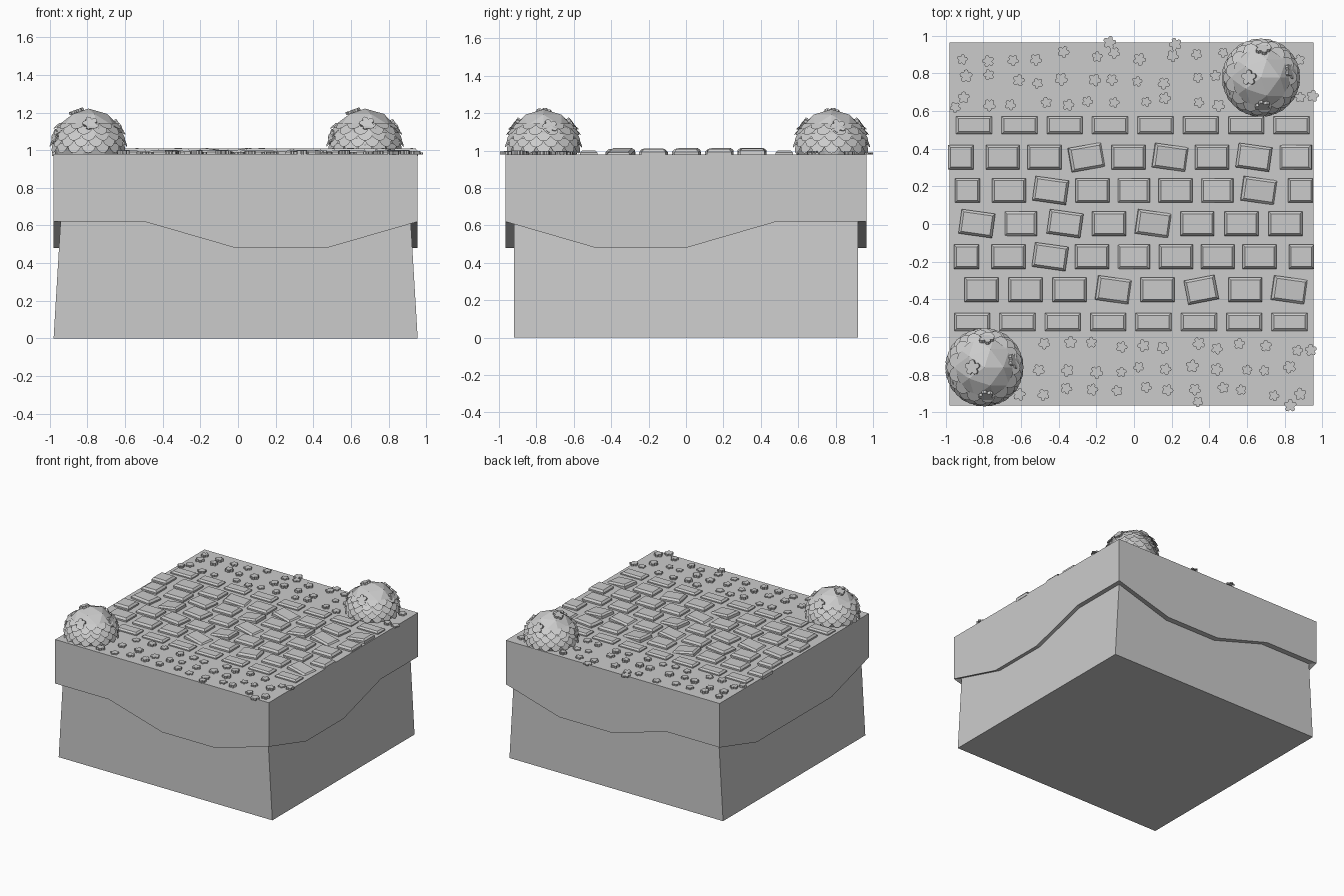
import bpy, bmesh, math, random
from mathutils import Matrix, Vector

if "Cube" in bpy.data.objects:
    bpy.data.objects.remove(bpy.data.objects["Cube"])

random.seed(4)
CX, TOP, HI, LO = -0.0125, 0.98, 0.62, 0.48


def finish(bm, name, fix=True):
    if fix:
        bmesh.ops.recalc_face_normals(bm, faces=bm.faces)
    me = bpy.data.meshes.new(name)
    bm.to_mesh(me)
    bm.free()
    ob = bpy.data.objects.new(name, me)
    bpy.context.collection.objects.link(ob)
    return ob


def bridge(bm, a, b):
    for i in range(len(a)):
        j = (i + 1) % len(a)
        bm.faces.new((a[i], a[j], b[j], b[i]))


# perimeter positions (unit square) and drip-edge heights, front/right/back/left
corners = [(-1, -1), (1, -1), (1, 1), (-1, 1)]
rim = []
for s, wave in enumerate(("hhll", "hllh", "hllh", "hlll")):
    a, b = Vector(corners[s]), Vector(corners[(s + 1) % 4])
    for k, h in enumerate(wave):
        p = a.lerp(b, k / 4)
        rim.append((p.x, p.y, HI if h == "h" else LO))


def ring(bm, half_x, half_y, z_of):
    """Square loop following the rim; half_x and z_of are functions of height."""
    return [bm.verts.new((CX + u * half_x(z_of(z)), v * half_y, z_of(z))) for u, v, z in rim]


def taper(z):
    return 0.9675 - 0.037 * z / HI


def straight(z):
    return 0.9675


def wavy(z):
    return z


# earth block, tapered in x, meeting the wavy edge
bm = bmesh.new()
bot = ring(bm, taper, 0.92, lambda z: 0)
bridge(bm, bot, ring(bm, taper, 0.92, wavy))
bm.faces.new(bot)
finish(bm, "earth_block")

# grass cap with wavy overhang
bm = bmesh.new()
out = ring(bm, straight, 0.965, wavy)
top = ring(bm, straight, 0.965, lambda z: TOP)
bridge(bm, ring(bm, taper, 0.92, wavy), out)
bridge(bm, out, top)
bm.faces.new(top)
finish(bm, "grass_cap")


def brick(bm, x, y, w, d, h, rot=0, tilt=0):
    """Bevel-topped paving brick; tilt sinks its right (+) or left (-) end."""
    m = (Matrix.Translation((x, y, TOP)) @ Matrix.Rotation(math.radians(rot), 4, 'Z')
         @ Matrix.Rotation(math.radians(tilt), 4, 'Y'))
    loops = []
    for inset, z in ((0, -0.012), (0, h * 0.45), (0.013, h)):
        loops.append([bm.verts.new(m @ Vector((sx * (w / 2 - inset), sy * (d / 2 - inset), z)))
                      for sx, sy in corners])
    bridge(bm, loops[0], loops[1])
    bridge(bm, loops[1], loops[2])
    bm.faces.new(loops[2])
    bm.faces.new(loops[0])


# straight kerb rows
bm = bmesh.new()
for i in range(8):
    brick(bm, -0.85 + 0.241 * i, 0.525, 0.19, 0.095, 0.02)
    brick(bm, -0.86 + 0.241 * i, -0.52, 0.19, 0.095, 0.02)
finish(bm, "kerb_bricks")

# loose paving rows: each letter is a brick's pose (width, turn, tilt)
poses = {".": (.18, 0, 0), "s": (.135, 0, 0), "a": (.18, -8, 0), "c": (.165, 11, 0),
         "R": (.18, -8, 8), "L": (.17, 0, -8), "U": (.18, 10, 8)}
bm = bmesh.new()
for i, (first, last, codes) in enumerate(((-.81, .825, "...R.c.R"), (-.89, .89, "s.a.L...s"),
                                          (-.835, .805, "aLa.R..."), (-.885, .885, "s.a.L.LRs"),
                                          (-.92, .86, "s..U.R.aL"))):
    for k, code in enumerate(codes):
        w, turn, tilt = poses[code]
        x = first + (last - first) * k / (len(codes) - 1)
        brick(bm, x, -0.35 + 0.176 * i, w, 0.13, 0.022 if tilt else 0.028, turn, tilt)
finish(bm, "path_bricks")


def blossom(bm, m, r, h, petals=5, n=4):
    """Lobed flat tablet used for clover tufts and flowers."""
    lo, hi = [], []
    for i in range(petals * n):
        a = 2 * math.pi * i / (petals * n)
        q = r * (0.62 + 0.38 * abs(math.sin(petals * a / 2)) ** 0.7)
        for loop, z in ((lo, 0), (hi, h)):
            loop.append(bm.verts.new(m @ Vector((q * math.cos(a), q * math.sin(a), z))))
    bridge(bm, lo, hi)
    bm.faces.new(hi)


bushes = [(-0.795, -0.762), (0.675, 0.778)]

# clover tufts on both grass verges, some over the edge
spots = [(.95, .68), (.94, -.67), (-.13, .965), (.22, .955), (.34, -.945), (.83, -.965), (-.95, .62)]
for side in (-1, 1):
    for i in range(14):
        for j in range(3):
            spots.append((-.9 + .135 * i + random.uniform(-.03, .03),
                          side * (.65 + .12 * j + random.uniform(-.025, .025))))
bm = bmesh.new()
for x, y in spots:
    if all(math.hypot(x - bx, y - by) > 0.2 for bx, by in bushes):
        m = Matrix.Translation((x, y, TOP - 0.002)) @ Matrix.Rotation(random.uniform(0, 6), 4, 'Z')
        blossom(bm, m, random.uniform(.028, .036), random.uniform(.01, .022))
finish(bm, "clover_tufts")

# bushes: faceted dome, overlapping leaf scales, small flowers
R, CZ = 0.193, 1.028
for k, (bx, by) in enumerate(bushes):
    c = Vector((bx, by, CZ))
    bm = bmesh.new()
    bmesh.ops.create_icosphere(bm, subdivisions=2, radius=R, matrix=Matrix.Translation(c))
    bmesh.ops.bisect_plane(bm, geom=bm.verts[:] + bm.edges[:] + bm.faces[:],
                           plane_co=(0, 0, TOP - .005), plane_no=(0, 0, 1), clear_inner=True)
    finish(bm, f"bush_dome_{k + 1}")

    bm = bmesh.new()
    for row in range(5):
        el = math.radians(2 + 9 * row)
        count = 16 if row < 3 else 13
        for i in range(count):
            az = 2 * math.pi * (i + 0.5 * (row % 2)) / count
            n = Vector((math.cos(az) * math.cos(el), math.sin(az) * math.cos(el), math.sin(el)))
            side = Vector((-math.sin(az), math.cos(az), 0))
            down = side.cross(n)
            if down.z > 0:
                down.negate()
            pts = []
            for s in range(9):
                a = math.pi * s / 8
                d = math.sin(a)
                p = c + n * (R - 0.004 + 0.014 * d) + side * 0.04 * math.cos(a) + down * 0.05 * d
                p.z = max(p.z, TOP)
                pts.append(bm.verts.new(p))
            bm.faces.new(pts[::-1])
    finish(bm, f"bush_leaves_{k + 1}", False)

    bm = bmesh.new()
    for dx, dy in ((.01, .155), (-.065, 0), (.16, .035), (.01, -.155), (-.178, -.06)):
        n = Vector((dx, dy, math.sqrt(max(0.001, R * R - dx * dx - dy * dy)))).normalized()
        m = Matrix.Translation(c + n * (R - 0.012)) @ n.to_track_quat('Z', 'Y').to_matrix().to_4x4()
        blossom(bm, m, 0.042, 0.017)
    finish(bm, f"bush_flowers_{k + 1}")
